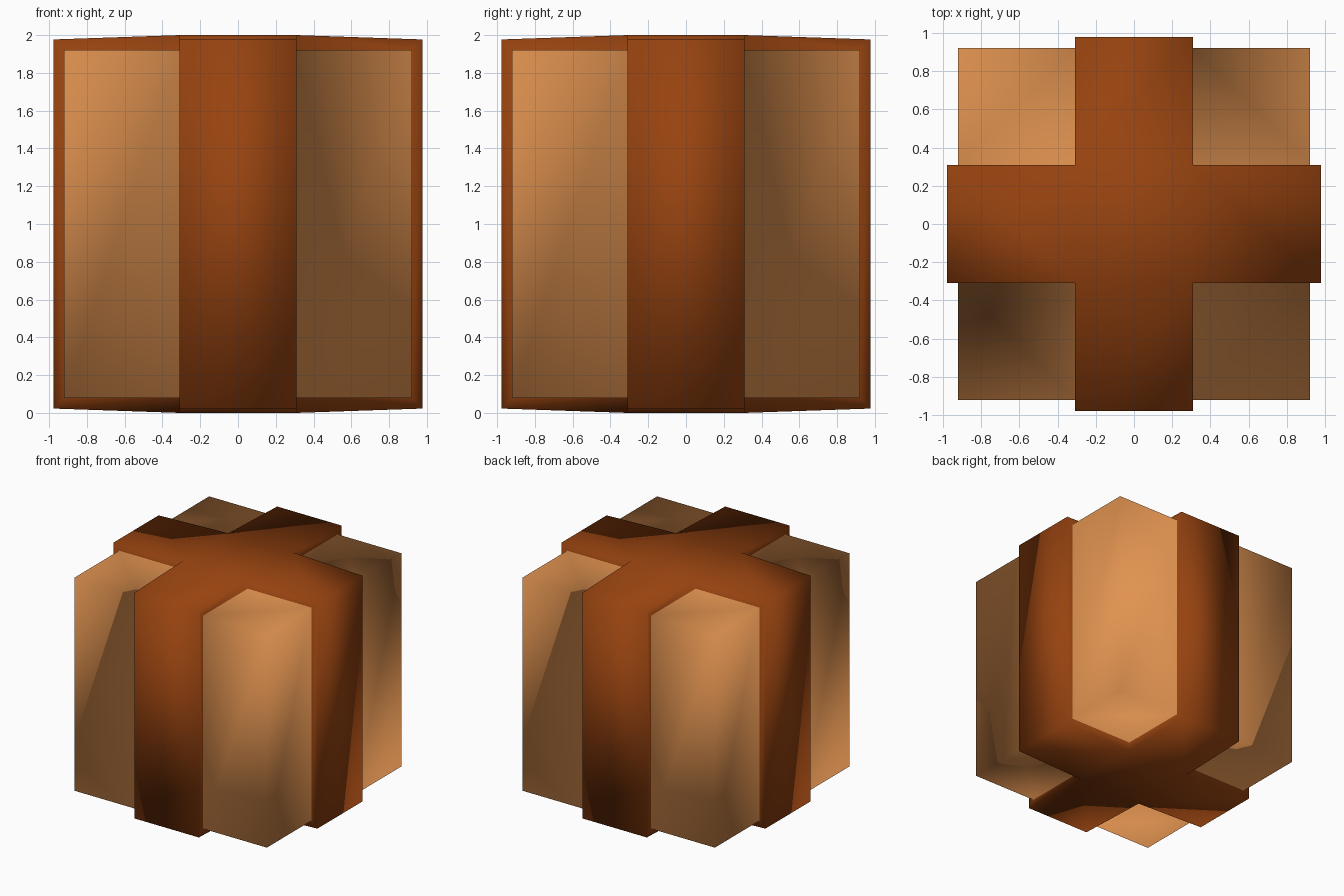
import bpy, bmesh
from mathutils import Matrix, Vector

if "Cube" in bpy.data.objects:
    bpy.data.objects.remove(bpy.data.objects["Cube"])

A, P, B = 0.309, 0.922, 0.977   # half band width, panel half size, band half size
H = 1.0                         # half height at the crossing of the bands


def material(name, rgb):
    m = bpy.data.materials.new(name)
    m.diffuse_color = (*rgb, 1)
    m.use_nodes = True
    m.node_tree.nodes["Principled BSDF"].inputs["Base Color"].default_value = m.diffuse_color
    return m


bm = bmesh.new()


def quad(points, turn, mat):
    """Add one quad, turned about z in quarter turns."""
    rot = Matrix.Rotation(turn * 1.5707963268, 3, 'Z')
    f = bm.faces.new([bm.verts.new(rot @ Vector(p)) for p in points])
    f.material_index = mat
    f.smooth = True


for t in range(4):
    # light corner block: two outer sides
    quad([(A, -P, -P), (P, -P, -P), (P, -P, P), (A, -P, P)], t, 1)
    quad([(P, -P, -P), (P, -A, -P), (P, -A, P), (P, -P, P)], t, 1)
    # dark band: outer face
    quad([(-A, -B, -B), (A, -B, -B), (A, -B, B), (-A, -B, B)], t, 0)
    for s in (1, -1):
        # light corner block: top and bottom
        quad([(A, -P, s * P), (P, -P, s * P), (P, -A, s * P), (A, -A, s * P)], t, 1)
        # dark band: sloping top and bottom arms
        quad([(-A, -B, s * B), (A, -B, s * B), (A, -A, s * H), (-A, -A, s * H)], t, 0)
    # dark band: step walls down to the panels, on both sides of the arm
    outer = [(-A, H), (-B, B), (-B, -B), (-A, -H)]
    inner = [(-A, P), (-P, P), (-P, -P), (-A, -P)]
    for x in (A, -A):
        for i in range(3):
            ring = [outer[i], outer[i + 1], inner[i + 1], inner[i]]
            quad([(x, y, z) for y, z in ring], t, 0)

# crossing of the bands, top and bottom
for s in (1, -1):
    quad([(-A, -A, s * H), (A, -A, s * H), (A, A, s * H), (-A, A, s * H)], 0, 0)

# weld into one smooth-shaded skin standing on the ground
bmesh.ops.remove_doubles(bm, verts=bm.verts, dist=0.0005)
bmesh.ops.recalc_face_normals(bm, faces=bm.faces)
bmesh.ops.translate(bm, verts=bm.verts, vec=(0, 0, H))

mesh = bpy.data.meshes.new("banded_box")
bm.to_mesh(mesh)
bm.free()
mesh.materials.append(material("dark brown band", (0.31, 0.056, 0.005)))
mesh.materials.append(material("light tan panel", (0.75, 0.29, 0.08)))
bpy.context.collection.objects.link(bpy.data.objects.new("banded_box", mesh))
